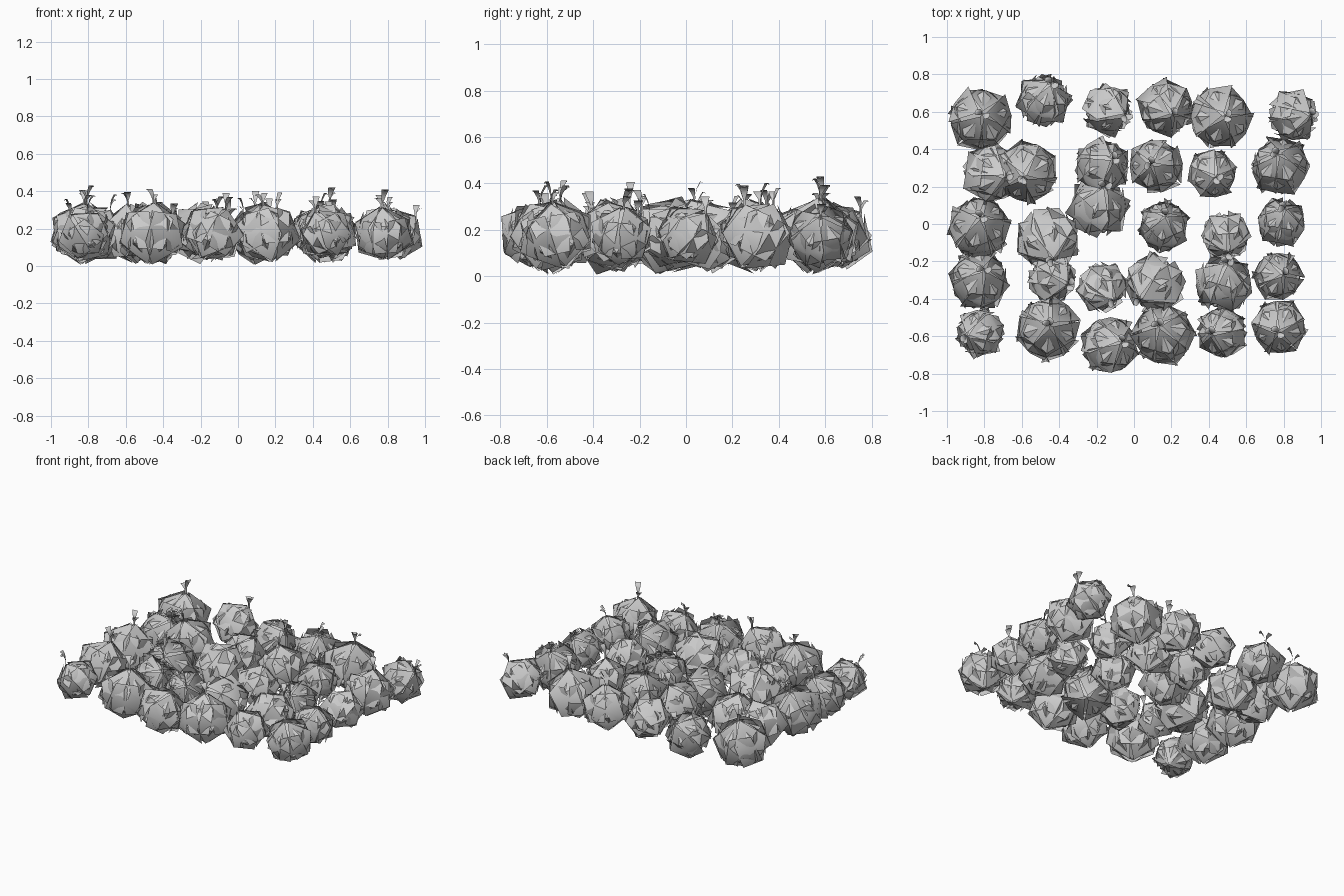
import bpy, bmesh, math, random
from mathutils import Vector, Matrix

if "Cube" in bpy.data.objects:
    bpy.data.objects.remove(bpy.data.objects["Cube"])

random.seed(4)

# cabbage heads, row by row: x, y, radius
HEADS = [
    (-.82, .56, .175), (-.48, .66, .15), (-.14, .61, .14), (.17, .62, .155), (.46, .57, .175), (.85, .58, .14),
    (-.76, .27, .16), (-.57, .28, .17), (-.17, .31, .15), (.12, .31, .15), (.42, .27, .135), (.78, .31, .16),
    (-.83, -.02, .17), (-.46, -.08, .175), (-.19, .09, .165), (.16, -.01, .14), (.49, -.06, .135), (.79, .01, .135),
    (-.83, -.30, .165), (-.44, -.29, .135), (-.17, -.34, .14), (.11, -.32, .165), (.48, -.32, .16), (.77, -.28, .135),
    (-.82, -.58, .135), (-.46, -.56, .175), (-.13, -.65, .16), (.16, -.59, .17), (.47, -.58, .14), (.78, -.55, .15)]
# where each sprout leans to, relative to its head
LEAN = [
    (.01, .03), (.04, .10), (.11, -.03), (.04, -.04), (.03, .01), (.13, 0),
    (.08, -.02), (-.02, -.03), (.06, .04), (-.03, .01), (.02, -.02), (-.01, .07),
    (.01, .06), (.03, -.12), (.04, .13), (.01, .06), (.02, -.12), (.02, .08),
    (.03, .06), (.11, -.04), (.09, -.10), (-.11, -.12), (.02, .14), (.03, .01),
    (-.08, -.02), (.01, .02), (.07, .02), (-.03, .05), (-.06, -.01), (-.01, -.03)]


def polar(a, rad, z):
    return Vector((rad * math.cos(a), rad * math.sin(a), z))


def add_patch(bm, pts, faces, mat):
    vs = [bm.verts.new(mat @ Vector(p)) for p in pts]
    for f in faces:
        bm.faces.new([vs[i] for i in f]).smooth = True


def finish(name, bm):
    me = bpy.data.meshes.new(name)
    bm.to_mesh(me)
    bm.free()
    ob = bpy.data.objects.new(name, me)
    bpy.context.collection.objects.link(ob)
    return ob


FAN = [(5, i, (i + 1) % 5) for i in range(5)]


def outer_leaf(bm, a, r, mat, flip):
    """Five-sided bulging leaf; tip at the crown, or at the base when flipped."""
    s = -1 if flip else 1
    w = random.uniform(.62, .74)
    k = random.uniform(.97, 1.05) * r
    pts = [polar(a, .10 * k, .93 * s * k),
           polar(a - w, .98 * k, .38 * s * k), polar(a - .5, .80 * k, -.56 * s * k),
           polar(a + .5, .80 * k, -.56 * s * k), polar(a + w, .98 * k, .38 * s * k),
           polar(a, .90 * k, .12 * s * k)]
    faces = FAN if not flip else [f[::-1] for f in FAN]
    faces = [(f[0], f[1], f[2]) for f in faces]
    add_patch(bm, pts, faces, mat)


def sprout(bm, base, lean):
    """Thin stalk that widens into a small curled blade."""
    d = lean.normalized() if lean.length > .001 else Vector((1, 0, 0))
    for n in range(2):
        ang = random.uniform(-2, 2)
        out = Matrix.Rotation(ang, 3, 'Z') @ d
        side = Vector((-out.y, out.x, 0))
        h = random.uniform(.75, 1.15) * (1 - .35 * n)
        path = [(0, -.02, .006), (.004, .03, .005), (.008, .055, .013), (.022, .085, .02), (.038, .078, .008)]
        pts = []
        for o, z, w in path:
            c = base + out * o + Vector((0, 0, z * h))
            pts += [c - side * w, c + side * w + out * w * .5]
        add_patch(bm, pts, [(2 * i, 2 * i + 1, 2 * i + 3, 2 * i + 2) for i in range(4)], Matrix.Identity(4))


for i, ((x, y, r), (dx, dy)) in enumerate(zip(HEADS, LEAN)):
    # tilt the head towards its sprout
    off = Vector((dx, dy, 0))
    tilt = math.asin(min(.75, off.length / r))
    axis = Vector((-dy, dx, 0)).normalized()
    mat = (Matrix.Translation((x, y, .175)) @ Matrix.Rotation(tilt, 4, axis)
           @ Matrix.Rotation(random.uniform(0, 6.28), 4, 'Z'))

    # leaves wrapped round the crown, then round the base
    bm = bmesh.new()
    for flip in (False, True):
        for n in range(5):
            a = (n + .5 * flip) * math.tau / 5 + random.uniform(-.12, .12)
            outer_leaf(bm, a, r, mat, flip)
    finish(f"head_leaves_{i + 1}", bm)

    # closed faceted heart
    bm = bmesh.new()
    bmesh.ops.create_icosphere(bm, subdivisions=1, radius=r * .9, matrix=mat)
    finish(f"head_heart_{i + 1}", bm)

    # sprout on the crown
    bm = bmesh.new()
    sprout(bm, mat @ Vector((0, 0, r * .93)), off)
    finish(f"sprout_{i + 1}", bm)
